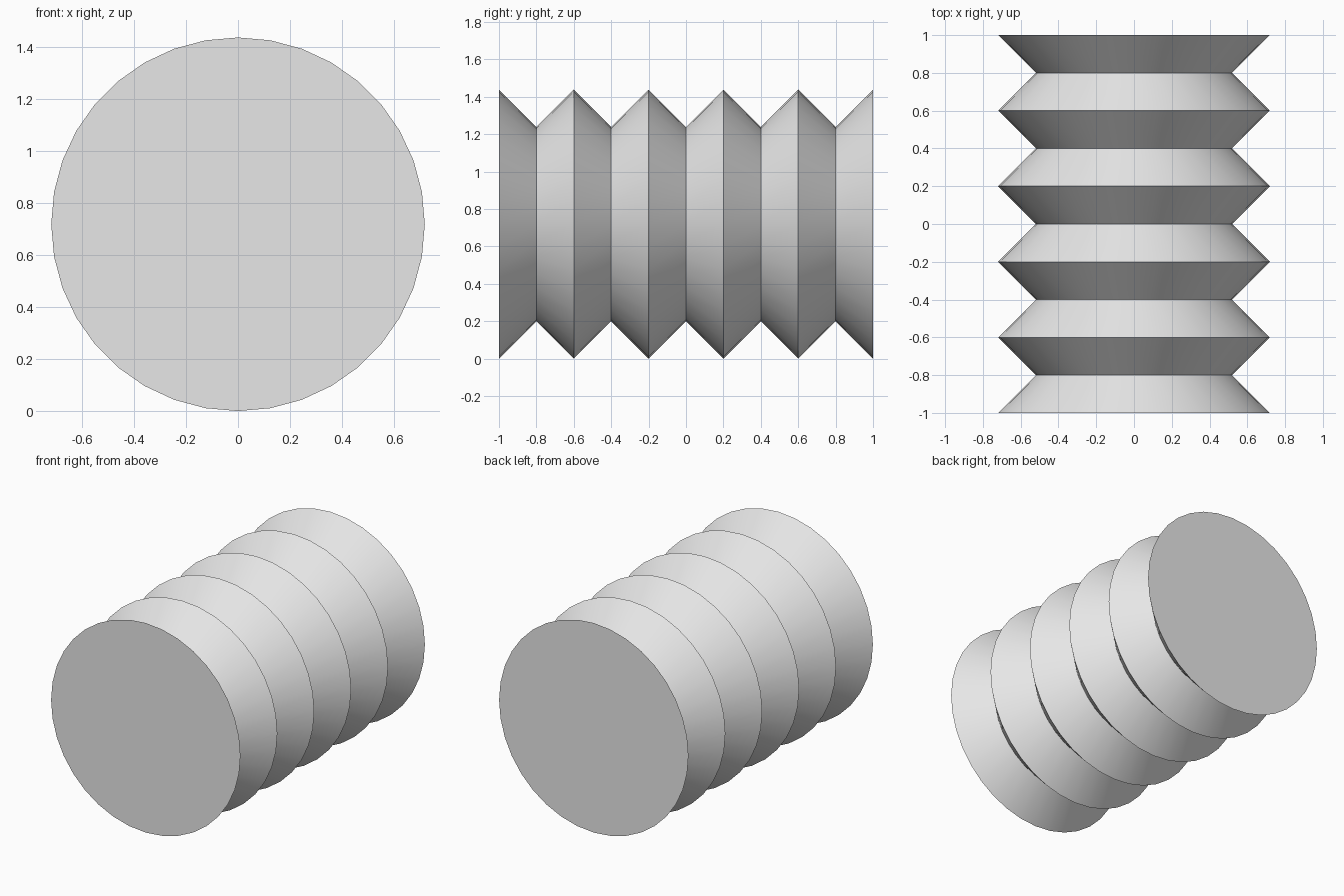
import bpy
import bmesh
from math import radians
from mathutils import Matrix

cube = bpy.data.objects.get("Cube")
if cube:
    bpy.data.objects.remove(cube, do_unlink=True)

SIDES = 36
RIDGE, GROOVE = 0.719, 0.519
STEP = 0.2
RINGS = 11

# Plain grey finish
grey = bpy.data.materials.new("light_grey")
grey.use_nodes = True
colour = (0.8, 0.8, 0.8, 1)
grey.diffuse_color = colour
grey.node_tree.nodes["Principled BSDF"].inputs["Base Color"].default_value = colour

# Pleated body: rings along y, alternating ridge and groove
bm = bmesh.new()
rings = []
for i in range(RINGS):
    place = Matrix.Translation((0, -1 + i * STEP, RIDGE)) @ Matrix.Rotation(radians(90), 4, "X")
    ring = bmesh.ops.create_circle(bm, segments=SIDES, matrix=place,
                                   radius=GROOVE if i % 2 else RIDGE)
    rings.append(ring["verts"])

for a, b in zip(rings, rings[1:]):
    for k in range(SIDES):
        n = (k + 1) % SIDES
        bm.faces.new((a[k], a[n], b[n], b[k]))

# Flat end caps
bm.faces.new(rings[0])
bm.faces.new(rings[-1])
bmesh.ops.recalc_face_normals(bm, faces=bm.faces[:])

mesh = bpy.data.meshes.new("bellows")
bm.to_mesh(mesh)
bm.free()
mesh.materials.append(grey)
bellows = bpy.data.objects.new("bellows", mesh)
bpy.context.collection.objects.link(bellows)

# Smooth around the body, crisp at the pleats and caps
bpy.ops.object.select_all(action="DESELECT")
bellows.select_set(True)
bpy.context.view_layer.objects.active = bellows
bpy.ops.object.shade_smooth_by_angle(angle=radians(30))
